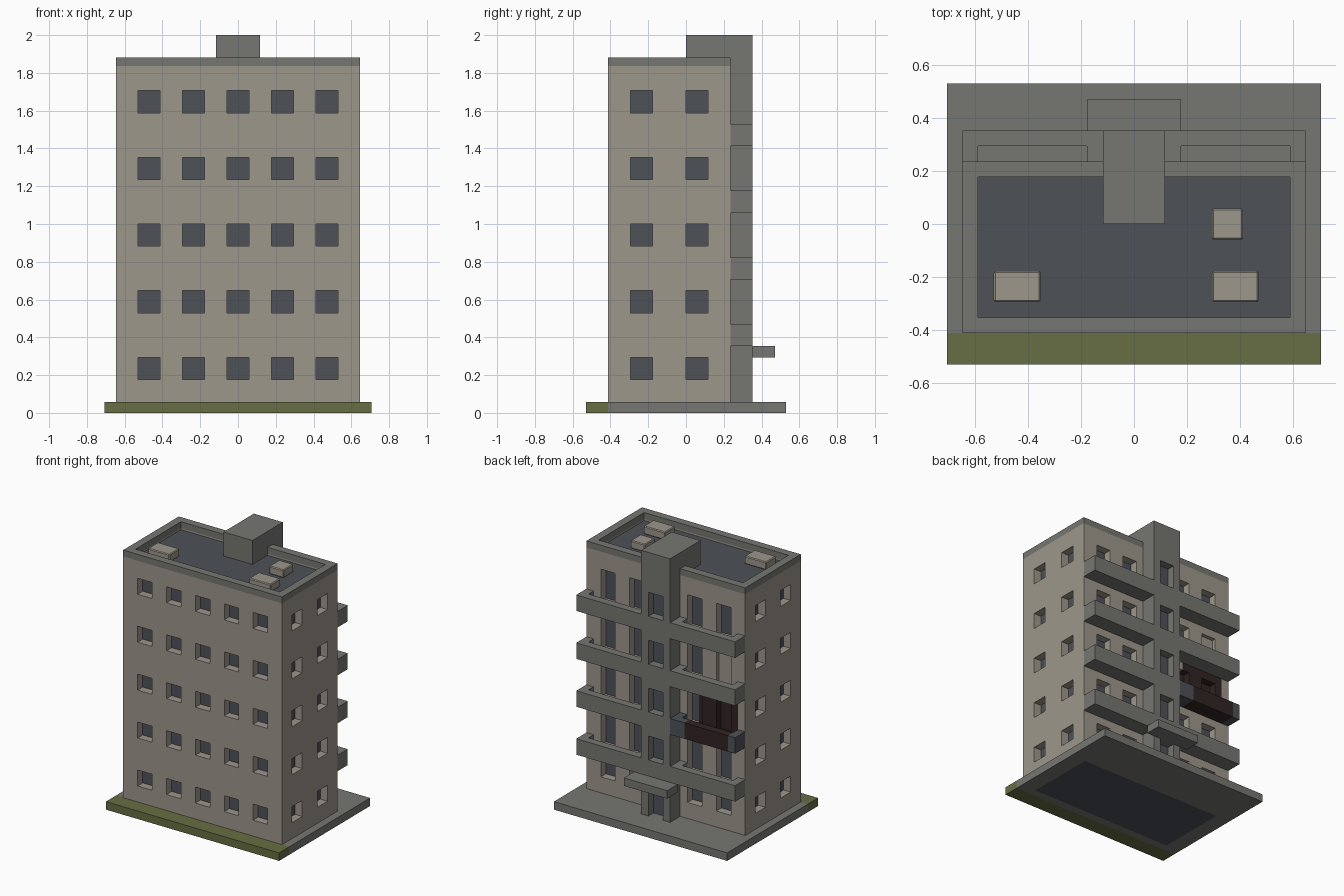
import bpy
import bmesh

V = 2 / 34  # building module: every part sits on this grid

cube = bpy.data.objects.get("Cube")
if cube:
    bpy.data.objects.remove(cube, do_unlink=True)


def material(name, color):
    m = bpy.data.materials.new(name)
    m.use_nodes = True
    m.diffuse_color = (*color, 1)
    m.node_tree.nodes["Principled BSDF"].inputs["Base Color"].default_value = (*color, 1)
    return m


BEIGE = material("beige_plaster", (0.34, 0.31, 0.26))
GREY = material("grey_concrete", (0.18, 0.18, 0.165))
SLATE = material("slate", (0.075, 0.083, 0.097))
GREEN = material("grass_green", (0.135, 0.155, 0.056))
BURNT = material("burnt_brown", (0.03, 0.018, 0.017))


def panel(name, x, y, z, axis=2, holes=(), cuts=((), ()), paint=GREY):
    """Slab spanning x, y, z with rectangular holes through one axis.
    paint is a material or a rule taking the face centre and normal."""
    spans = (x, y, z)
    a, b = [i for i in range(3) if i != axis]
    us = sorted({*spans[a], *cuts[0], *(h[i] for h in holes for i in (0, 1))})
    ws = sorted({*spans[b], *cuts[1], *(h[i] for h in holes for i in (2, 3))})
    bm = bmesh.new()

    def face(corners):
        verts = []
        for u, w, d in corners:
            p = [0, 0, 0]
            p[a], p[b], p[axis] = u, w, d
            verts.append(bm.verts.new(p))
        bm.faces.new(verts)

    def solid(i, j):
        if not (0 <= i < len(us) - 1 and 0 <= j < len(ws) - 1):
            return False
        u, w = (us[i] + us[i + 1]) / 2, (ws[j] + ws[j + 1]) / 2
        return not any(h[0] < u < h[1] and h[2] < w < h[3] for h in holes)

    d0, d1 = spans[axis]
    for i in range(len(us) - 1):
        for j in range(len(ws) - 1):
            if not solid(i, j):
                continue
            ring = [(us[i], ws[j]), (us[i + 1], ws[j]),
                    (us[i + 1], ws[j + 1]), (us[i], ws[j + 1])]
            for d in (d0, d1):
                face([(u, w, d) for u, w in ring])
            beside = ((i, j - 1), (i + 1, j), (i, j + 1), (i - 1, j))
            for k, n in enumerate(beside):
                if not solid(*n):
                    p, q = ring[k], ring[(k + 1) % 4]
                    face([(*p, d0), (*q, d0), (*q, d1), (*p, d1)])
    bmesh.ops.remove_doubles(bm, verts=bm.verts, dist=0.001)
    bmesh.ops.recalc_face_normals(bm, faces=bm.faces)

    # colour by rule, then merge flat regions of one colour
    slots = []
    for f in bm.faces:
        m = paint(f.calc_center_median(), f.normal) if callable(paint) else paint
        if m not in slots:
            slots.append(m)
        f.material_index = slots.index(m)
    bmesh.ops.dissolve_limit(bm, angle_limit=0.01, verts=bm.verts, edges=bm.edges,
                             delimit={'MATERIAL'})
    bmesh.ops.scale(bm, vec=(V, V, V), verts=bm.verts)
    me = bpy.data.meshes.new(name)
    bm.to_mesh(me)
    bm.free()
    for m in slots:
        me.materials.append(m)
    ob = bpy.data.objects.new(name, me)
    bpy.context.collection.objects.link(ob)
    return ob


# Ground slab with lawn strip, and the dark core seen through windows and on the roof
panel("ground_slab", (-12, 12), (-9, 9), (0, 1), holes=[(-10, 10, -6, 3)], cuts=((), (-7,)),
      paint=lambda c, n: GREEN if c.y < -7 else GREY)
panel("glazed_core", (-10, 10), (-6, 3), (0, 31), paint=SLATE)

# Outer walls
BAND = 31.2
FLOORS = [3 + 6 * k for k in range(5)]


def wall_paint(c, n):
    return GREY if c.z > BAND else BEIGE


def back_paint(c, n):
    if -10 <= c.x <= -4 and 13 <= c.z <= 18:
        return BURNT
    return wall_paint(c, n)


front_holes = [(x - 1, x + 1, z, z + 2) for x in (-8, -4, 0, 4, 8) for z in FLOORS]
panel("front_wall", (-11, 11), (-7, -6), (1, 32), 1, front_holes, ((), (BAND,)), wall_paint)

side_holes = [(y, y + 2, z, z + 2) for y in (-5, 0) for z in FLOORS]
for name, x in (("right_wall", (-11, -10)), ("left_wall", (10, 11))):
    panel(name, x, (-6, 3), (1, 32), 0, side_holes, ((), (BAND,)), wall_paint)

# Back wall: windows on the ground floor, balcony doors above
back_holes = [(x - 1, x + 1, z - (2 if z > 3 else 0), z + 2)
              for x in (-8, -4, 4, 8) for z in FLOORS]
panel("back_wall", (-11, 11), (3, 4), (1, 32), 1, back_holes,
      ((-10, -4), (13, 18, BAND)), back_paint)
panel("burnt_glass", (-10, -4), (3, 3.1), (13, 17), paint=BURNT)
panel("boarded_door", (-9, -7), (3, 3.5), (19, 23), paint=BEIGE)

# Stair tower with its entrance and windows
tower_holes = [(-1, 1, 1, 5)] + [(-1, 1, z, z + 3) for z in (8, 14, 20, 26)]
panel("tower_face", (-2, 2), (5, 6), (1, 34), 1, tower_holes)
panel("tower_shaft", (-2, 2), (4, 5), (1, 34),
      paint=lambda c, n: SLATE if n.y > 0.5 else GREY)
panel("tower_head", (-2, 2), (0, 4), (31, 34))
panel("entrance_canopy", (-3, 3), (6, 8), (5, 6))


# Balconies: floor slab plus a parapet rail on three sides
def burnt_balcony(c, n):
    return BURNT if -10 < c.x < -4 else SLATE


for z in (6, 12, 18, 24):
    for side, s in (("left", 1), ("right", -1)):
        burnt = z == 12 and s < 0
        paint = burnt_balcony if burnt else GREY
        cuts = ((-10, -4), ()) if burnt else ((), ())
        x = tuple(sorted((2 * s, 11 * s)))
        inner = sorted((3 * s, 10 * s))
        panel(f"{side}_balcony_floor", x, (4, 6), (z, z + 1), cuts=cuts, paint=paint)
        panel(f"{side}_balcony_rail", x, (4, 6), (z + 1, z + 2),
              holes=[(*inner, 4, 5)], cuts=cuts, paint=paint)

# Rooftop units
for x, y in (((-9, -6), (-5, -3)), ((5, 8), (-5, -3)), ((5, 7), (-1, 1))):
    unit = panel("roof_unit", x, y, (31, 32), paint=BEIGE)
    bevel = unit.modifiers.new("edge", 'BEVEL')
    bevel.width = 0.1 * V
    bevel.segments = 1
